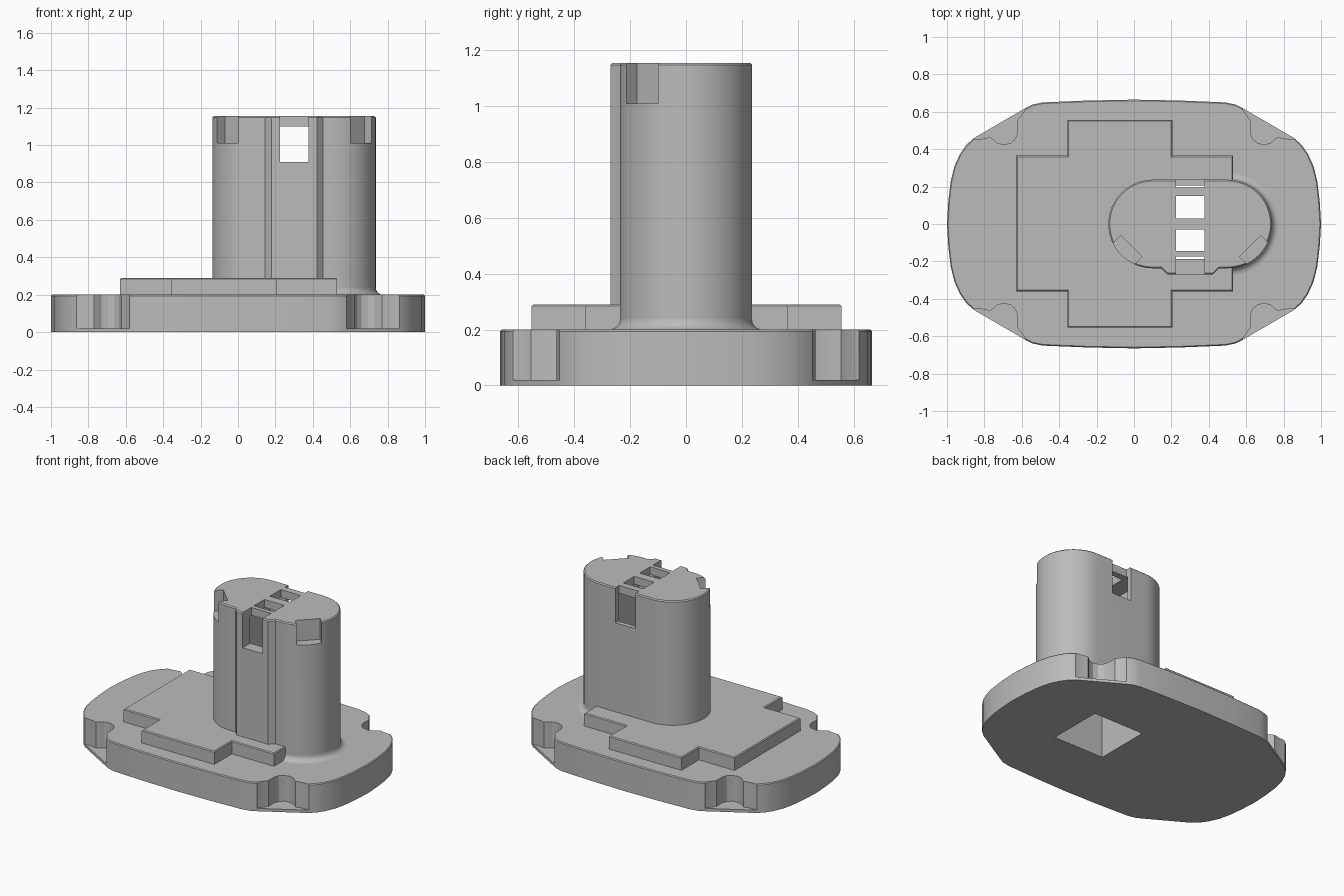
import bpy, bmesh
from math import sin, cos, pi, radians
from mathutils import Matrix

cube = bpy.data.objects.get("Cube")
if cube:
    bpy.data.objects.remove(cube, do_unlink=True)

grey = bpy.data.materials.new("plain grey")
grey.use_nodes = True
COLOUR = (0.5, 0.5, 0.5, 1)
grey.diffuse_color = COLOUR
grey.node_tree.nodes["Principled BSDF"].inputs["Base Color"].default_value = COLOUR

TOP = 1.155      # tower top
MID = 0.3        # tower centre in x


def loft(name, rings, bevel=0):
    """Closed solid through (outline, height) rings, optional top edge bevel."""
    bm = bmesh.new()
    loops = [[bm.verts.new((x, y, z)) for x, y in pts] for pts, z in rings]
    n = len(loops[0])
    bm.faces.new(loops[0][::-1])
    cap = bm.faces.new(loops[-1])
    for a, b in zip(loops, loops[1:]):
        for i in range(n):
            j = (i + 1) % n
            bm.faces.new((a[i], a[j], b[j], b[i]))
    bmesh.ops.recalc_face_normals(bm, faces=bm.faces)
    if bevel:
        bmesh.ops.bevel(bm, geom=list(cap.edges), offset=bevel, segments=1,
                        affect='EDGES', clamp_overlap=True)
    mesh = bpy.data.meshes.new(name)
    bm.to_mesh(mesh)
    bm.free()
    mesh.materials.append(grey)
    obj = bpy.data.objects.new(name, mesh)
    bpy.context.collection.objects.link(obj)
    return obj


def prism(name, pts, z0, z1, bevel=0):
    return loft(name, [(pts, z0), (pts, z1)], bevel)


def box(name, x0, x1, y0, y1, z0, z1):
    return prism(name, [(x0, y0), (x1, y0), (x1, y1), (x0, y1)], z0, z1)


def cut(obj, cutters):
    """Subtract each cutter from the object."""
    for c in cutters:
        c.hide_render = True
        mod = obj.modifiers.new("cut", 'BOOLEAN')
        mod.operation, mod.solver, mod.object = 'DIFFERENCE', 'EXACT', c
        bpy.context.view_layer.objects.active = obj
        bpy.ops.object.modifier_apply(modifier=mod.name)


def four_way(quarter):
    """Mirror a quarter outline running from the y axis to the x axis."""
    half = quarter + [(x, -y) for x, y in quarter[-2::-1]]
    return half + [(-x, y) for x, y in half[-2:0:-1]]


def stadium(r, bump=False):
    """Rounded slot outline with an optional rib on the front."""
    pts = [(0.5 + r * sin(t), -r * cos(t)) for t in (pi * i / 24 for i in range(25))]
    pts += [(0.1 - r * sin(t), r * cos(t)) for t in (pi * i / 24 for i in range(25))]
    if bump:
        pts += [(0.145, -r), (0.178, -0.27), (0.422, -0.27), (0.455, -r)]
    return pts


# Base plate with a clip recess at each corner, leaving a thin foot
base = prism("base_plate", four_way(
    [(0, .665), (.25, .66), (.49, .65), (.545, .638), (.58, .62), (.855, .46),
     (.895, .425), (.93, .375), (.96, .31), (.98, .23), (.993, .12), (1, 0)]), 0, 0.2, 0.006)
recess = [(.575, .64), (.585, .605), (.622, .555), (.622, .49), (.635, .455),
          (.66, .433), (.695, .425), (.73, .433), (.752, .453), (.77, .464),
          (.82, .454), (.88, .452), (.9, .7), (.575, .75)]
recesses = [prism("recess_cutter", [(sx * x, sy * y) for x, y in recess], 0.02, 0.4)
            for sx in (1, -1) for sy in (1, -1)]
cut(base, recesses)

# Stepped cross-shaped platform
platform = prism("platform", [
    (-.63, -.36), (-.355, -.36), (-.355, -.553), (.205, -.553), (.205, -.36), (.53, -.36),
    (.53, .365), (.205, .365), (.205, .557), (-.355, .557), (-.355, .365), (-.63, .365)],
    0.19, 0.29, 0.006)

# Tower and the fillet around its foot
tower = prism("tower", stadium(0.237, True), 0.19, TOP, 0.007)
FILLET = 0.038
steps = [pi / 2 * i / 6 for i in range(7)]
fillet = loft("tower_fillet", [(stadium(0.237 + FILLET), 0.19)] + [
    (stadium(0.237 + FILLET * (1 - sin(t))), 0.2 + FILLET * (1 - cos(t))) for t in steps])

# Square shaft running up through every part
shaft = box("shaft_cutter", MID - .195, MID + .195, -.187, .205, -0.1, 1.1)
for part in (base, platform, fillet):
    cut(part, [shaft])

# Tower openings: two top slots, front and rear windows, two slanted pockets
openings = [shaft]
for y0, y1, z0 in ((.03, .15, 1), (-.145, -.03, 1), (.195, .4, .91), (-.4, -.175, .91)):
    openings.append(box("slot_cutter", .225, .378, y0, y1, z0, 1.3))
for side in (-1, 1):
    pocket = box("pocket_cutter", -.08, .08, -.2, 0, 1.01, 1.3)
    pocket.data.transform(Matrix.Translation((.303 + side * .317, -.118, 0))
                          @ Matrix.Rotation(radians(45 * side), 4, 'Z'))
    openings.append(pocket)
cut(tower, openings)

# Remove the cutters and shade the curved walls
for c in recesses + openings:
    bpy.data.objects.remove(c, do_unlink=True)
for part in (base, platform, tower, fillet):
    bpy.ops.object.select_all(action='DESELECT')
    part.select_set(True)
    bpy.context.view_layer.objects.active = part
    bpy.ops.object.shade_smooth_by_angle(angle=radians(25))
